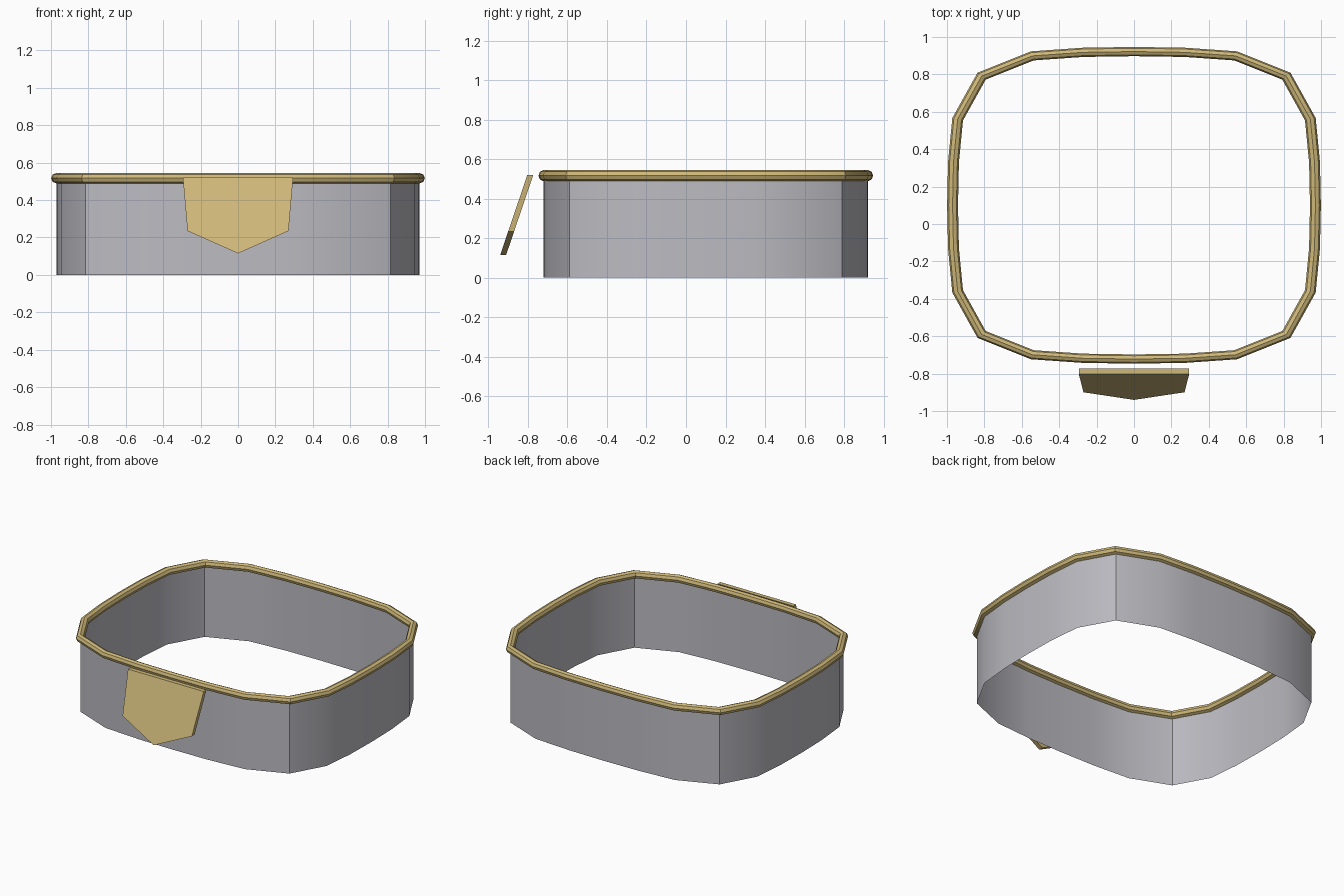
import bpy, bmesh, math
from mathutils import Vector

cube = bpy.data.objects.get("Cube")
if cube:
    bpy.data.objects.remove(cube)

HALF_X, HALF_Y, CENTRE_Y = 0.97, 0.822, 0.10
RIM_Z, RIM_R = 0.517, 0.028


def material(name, rgb):
    mat = bpy.data.materials.new(name)
    mat.use_nodes = True
    mat.diffuse_color = (*rgb, 1)
    mat.node_tree.nodes["Principled BSDF"].inputs["Base Color"].default_value = (*rgb, 1)
    return mat


def finish(name, bm, mat, recalc=True):
    if recalc:
        bmesh.ops.recalc_face_normals(bm, faces=bm.faces)
    mesh = bpy.data.meshes.new(name)
    bm.to_mesh(mesh)
    bm.free()
    mesh.materials.append(mat)
    obj = bpy.data.objects.new(name, mesh)
    bpy.context.collection.objects.link(obj)
    bpy.ops.object.select_all(action='DESELECT')
    obj.select_set(True)
    bpy.context.view_layer.objects.active = obj
    bpy.ops.object.shade_smooth_by_angle(angle=math.radians(30))
    return obj


def loft(bm, loops, closed):
    """Bridge equal closed loops of points with quads."""
    rings = [[bm.verts.new(p) for p in loop] for loop in loops]
    n = len(rings[0])
    for k in range(len(rings) if closed else len(rings) - 1):
        a, b = rings[k], rings[(k + 1) % len(rings)]
        for i in range(n):
            j = (i + 1) % n
            bm.faces.new((a[i], a[j], b[j], b[i]))


# Rounded-square outline: one quarter turned four times, counter-clockwise
quarter = [(1, 0), (0.995, 0.28), (0.972, 0.56), (0.84, 0.84), (0.56, 0.972), (0.28, 0.995)]
outline = []
for turn in range(4):
    for x, y in quarter:
        for _ in range(turn):
            x, y = -y, x
        outline.append(Vector((x, y)))


def offset_outline(d):
    """Outline moved outwards by d with mitred corners."""
    result = []
    for i, p in enumerate(outline):
        before = (p - outline[i - 1]).normalized()
        after = (outline[(i + 1) % len(outline)] - p).normalized()
        n1 = Vector((before.y, -before.x))
        n2 = Vector((after.y, -after.x))
        result.append(p + (n1 + n2) * d / (1 + n1.dot(n2)))
    return result


def level(d, z):
    return [(p.x * HALF_X, p.y * HALF_Y + CENTRE_Y, z) for p in offset_outline(d)]


gold = material("pale gold", (0.62, 0.48, 0.19))
grey = material("light grey", (0.50, 0.50, 0.54))

# Thin open band
bm = bmesh.new()
loft(bm, [level(0, 0), level(0, RIM_Z)], closed=False)
finish("band_wall", bm, grey, recalc=False)

# Eight-sided tube around the top edge
bm = bmesh.new()
angles = [math.radians(45 * k) for k in range(8)]
loft(bm, [level(0.03 * math.cos(a), RIM_Z + RIM_R * math.sin(a)) for a in angles], closed=True)
finish("top_rim", bm, gold)

# Pointed plate leaning outwards in front of the band
bm = bmesh.new()
shape = [(-0.295, 0.52), (-0.27, 0.235), (0, 0.115), (0.27, 0.235), (0.295, 0.52)]
sides = []
for y in (-0.803, -0.773):
    sides.append([bm.verts.new((x, y - 0.339 * (0.52 - z), z)) for x, z in shape])
front, back = sides
bm.faces.new(front)
bm.faces.new(back[::-1])
for i in range(len(shape)):
    j = (i + 1) % len(shape)
    bm.faces.new((front[j], front[i], back[i], back[j]))
finish("front_plate", bm, gold)
